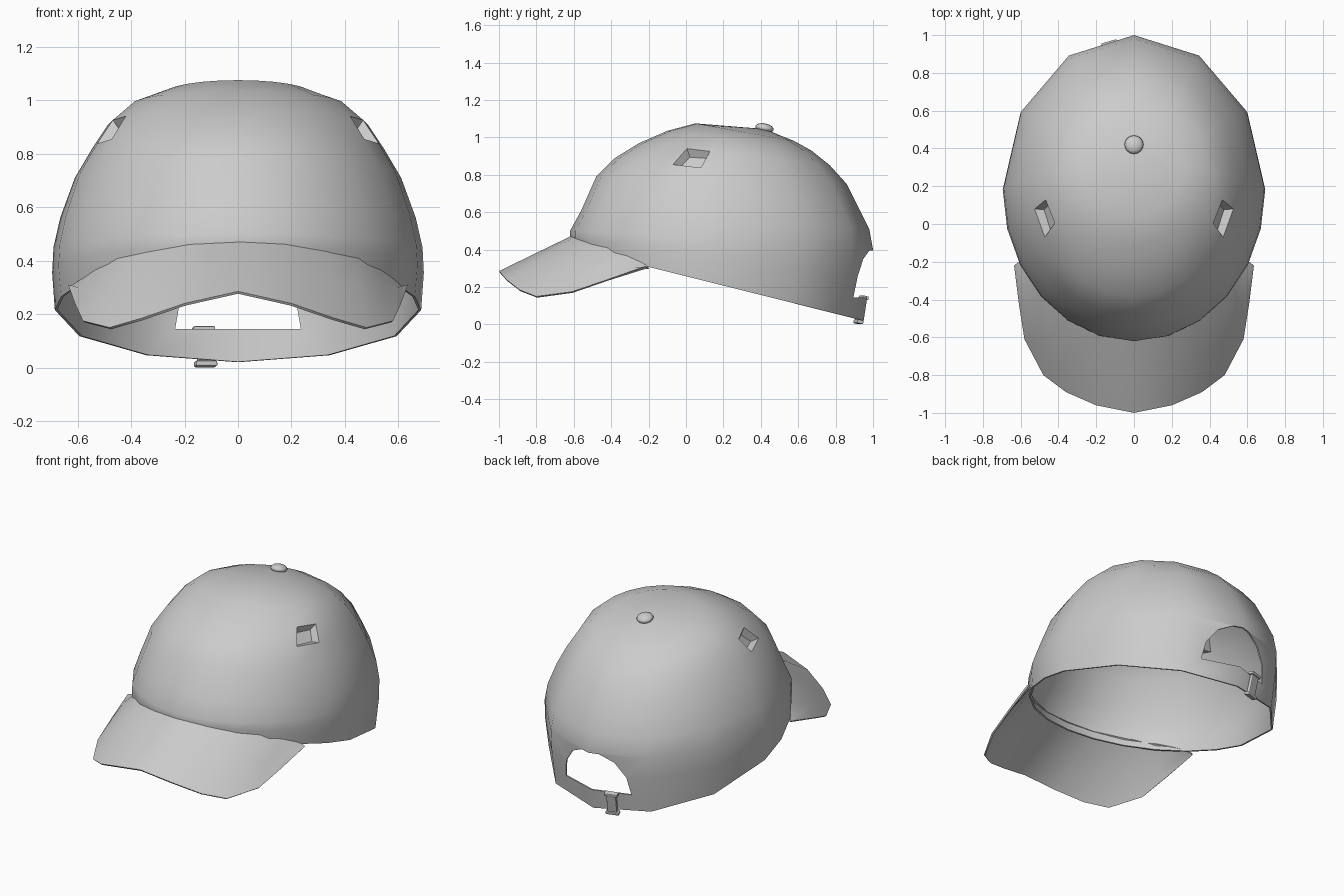
import bpy, bmesh, math
from mathutils import Vector, Matrix

if "Cube" in bpy.data.objects:
    bpy.data.objects.remove(bpy.data.objects["Cube"], do_unlink=True)

grey = bpy.data.materials.new("cloth grey")
grey.diffuse_color = (0.6, 0.6, 0.6, 1)
grey.use_nodes = True
grey.node_tree.nodes["Principled BSDF"].inputs["Base Color"].default_value = (0.6, 0.6, 0.6, 1)


def make(name, bm):
    me = bpy.data.meshes.new(name)
    bm.to_mesh(me)
    bm.free()
    ob = bpy.data.objects.new(name, me)
    me.materials.append(grey)
    bpy.context.collection.objects.link(ob)
    return ob


def activate(ob):
    bpy.ops.object.select_all(action='DESELECT')
    ob.select_set(True)
    bpy.context.view_layer.objects.active = ob


def smooth(ob, angle=50):
    activate(ob)
    bpy.ops.object.shade_smooth_by_angle(angle=math.radians(angle))


def add_thickness(ob, t):
    m = ob.modifiers.new("thickness", 'SOLIDIFY')
    m.thickness, m.offset = t, -1
    activate(ob)
    bpy.ops.object.modifier_apply(modifier=m.name)


def face_outward(bm):
    bmesh.ops.recalc_face_normals(bm, faces=bm.faces)
    top = max(bm.faces, key=lambda f: f.calc_center_median().z)
    if top.normal.z < 0:
        bmesh.ops.reverse_faces(bm, faces=bm.faces)
    bm.normal_update()


# Crown: tilted elliptical rings (front y, z, back y, z, half width)
rings = [(-.61, .41, .95, .02, .685), (-.62, .46, .985, .25, .695),
         (-.62, .50, 1.0, .40, .69), (-.56, .61, .98, .51, .665),
         (-.48, .79, .92, .63, .61), (-.38, .89, .86, .75, .545),
         (-.25, .97, .77, .85, .485), (-.10, 1.035, .67, .93, .40),
         (.05, 1.075, .58, .98, .27)]
angles = list(range(0, 180, 30)) + list(range(180, 360, 15))
bm = bmesh.new()
loops = []
for yf, zf, yb, zb, w in rings:
    loop = []
    for a in angles:
        s, c = math.sin(math.radians(a)), math.cos(math.radians(a))
        k = (s + 1) / 2
        loop.append(bm.verts.new((w * c, yf + (yb - yf) * k, zf + (zb - zf) * k)))
    loops.append(loop)
n = len(angles)
for lo, hi in zip(loops, loops[1:]):
    for i in range(n):
        j = (i + 1) % n
        bm.faces.new((lo[i], lo[j], hi[j], hi[i]))
pole = bm.verts.new((0, .42, 1.045))
for i in range(n):
    bm.faces.new((loops[-1][i], loops[-1][(i + 1) % n], pole))
face_outward(bm)

# Eyelet dents on both sides of the front panel
for side in (-1, 1):
    spot = Vector((side * .40, .02, .92))
    f = min(bm.faces, key=lambda q: (q.calc_center_median() - spot).length)
    normal = f.normal.copy()
    bmesh.ops.inset_individual(bm, faces=[f], thickness=.03)
    bmesh.ops.translate(bm, verts=f.verts, vec=normal * -.04)
crown = make("crown", bm)
add_thickness(crown, .01)

# Arched opening above the back strap
arch = [(.235, .145), (.215, .26), (.15, .35), (.06, .395)]
arch += [(-x, z) for x, z in reversed(arch)]
bm = bmesh.new()
f = bm.faces.new([bm.verts.new((x, .6, z)) for x, z in arch])
ext = bmesh.ops.extrude_face_region(bm, geom=[f])
bmesh.ops.translate(bm, vec=(0, .7, 0),
                    verts=[v for v in ext["geom"] if isinstance(v, bmesh.types.BMVert)])
bmesh.ops.recalc_face_normals(bm, faces=bm.faces)
cutter = make("opening_cutter", bm)
cutter.hide_render = True
cut = crown.modifiers.new("opening", 'BOOLEAN')
cut.operation, cut.solver, cut.object = 'DIFFERENCE', 'EXACT', cutter
activate(crown)
bpy.ops.object.modifier_apply(modifier=cut.name)
bpy.data.objects.remove(cutter, do_unlink=True)
smooth(crown)

# Brim: skin between the crown seam and the drooping outer edge
outer = [(0, -1, .285), (.2, -.96, .24), (.36, -.89, .185), (.48, -.8, .15),
         (.58, -.61, .175), (.61, -.42, .24), (.635, -.22, .31)]
inner = [(0, -.61, .475), (.18, -.585, .465), (.34, -.50, .44), (.45, -.415, .41),
         (.53, -.31, .37), (.58, -.235, .335), (.61, -.20, .305)]
bulge = [0, .004, .012, .025, .025, .012, 0]


def both(points):
    pts = [Vector(p) for p in points]
    return [Vector((-p.x, p.y, p.z)) for p in reversed(pts[1:])] + pts


o, i_ = both(outer), both(inner)
b = bulge[:0:-1] + bulge
bm = bmesh.new()
rows = []
for t in (0, .5, 1):
    rows.append([bm.verts.new(p.lerp(q, t) + Vector((0, 0, h * 4 * t * (1 - t))))
                 for p, q, h in zip(o, i_, b)])
for r, s in zip(rows, rows[1:]):
    for k in range(len(r) - 1):
        bm.faces.new((r[k], r[k + 1], s[k + 1], s[k]))
face_outward(bm)
brim = make("brim", bm)
add_thickness(brim, .01)
smooth(brim)

# Top button
bm = bmesh.new()
bmesh.ops.create_uvsphere(bm, u_segments=16, v_segments=8, radius=.05)
bmesh.ops.scale(bm, verts=bm.verts, vec=(1, 1, .5))
button = make("top_button", bm)
button.location = (0, .42, 1.05)
button.rotation_euler = (-.2, 0, 0)
smooth(button)

# Strap buckle: clasp plate with a bar at each end
bm = bmesh.new()
for size, z in (((.06, .022, .13), 0), ((.084, .034, .02), .066), ((.084, .034, .02), -.066)):
    bmesh.ops.create_cube(bm, size=1, matrix=Matrix.Translation((0, 0, z)) @ Matrix.Diagonal((*size, 1)))
buckle = make("strap_buckle", bm)
buckle.location = (-.125, .936, .078)
buckle.rotation_euler = (-.22, 0, .28)
bevel = buckle.modifiers.new("bevel", 'BEVEL')
bevel.width, bevel.segments = .005, 2
